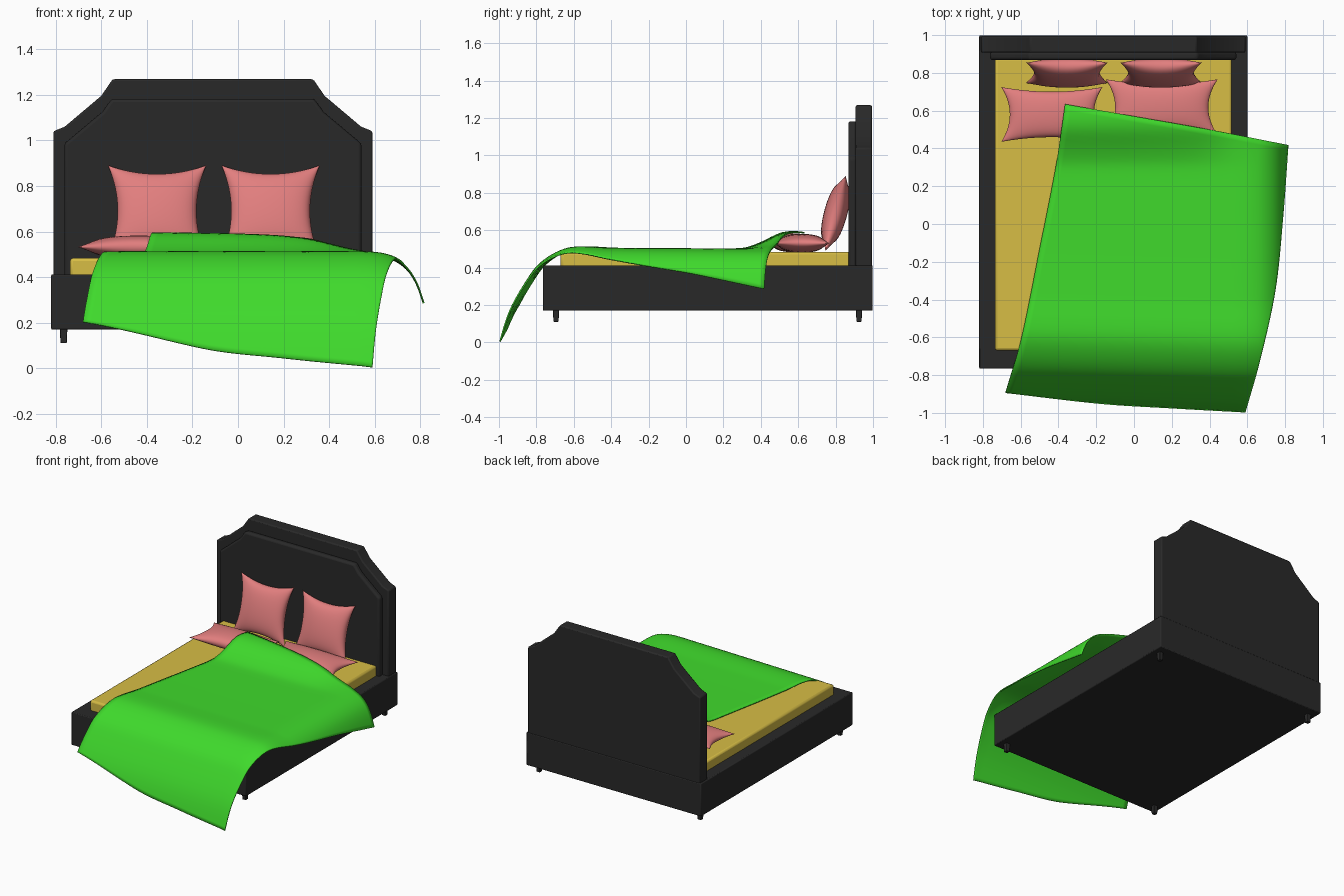
import bpy, bmesh, math
from mathutils import Matrix

if "Cube" in bpy.data.objects:
    bpy.data.objects.remove(bpy.data.objects["Cube"])

CX = -0.11  # centre line of the bed frame


def mat(name, col):
    m = bpy.data.materials.new(name)
    m.diffuse_color = (*col, 1)
    m.use_nodes = True
    m.node_tree.nodes["Principled BSDF"].inputs["Base Color"].default_value = m.diffuse_color
    return m


BLACK = mat("charcoal", (0.022, 0.022, 0.022))
YELLOW = mat("yellow", (0.68, 0.51, 0.06))
PINK = mat("pink", (0.76, 0.21, 0.21))
GREEN = mat("green", (0.05, 0.70, 0.025))


def finish(name, bm, material, bevel=0, segs=2, angle=40):
    bmesh.ops.recalc_face_normals(bm, faces=bm.faces)
    me = bpy.data.meshes.new(name)
    bm.to_mesh(me)
    bm.free()
    ob = bpy.data.objects.new(name, me)
    bpy.context.collection.objects.link(ob)
    me.materials.append(material)
    if bevel:
        b = ob.modifiers.new("bevel", 'BEVEL')
        b.width, b.segments, b.limit_method = bevel, segs, 'ANGLE'
    bpy.ops.object.select_all(action='DESELECT')
    ob.select_set(True)
    bpy.context.view_layer.objects.active = ob
    bpy.ops.object.shade_smooth_by_angle(angle=math.radians(angle))
    return ob


def box(name, lo, hi, material, bevel, taper=1.0):
    bm = bmesh.new()
    bmesh.ops.create_cube(bm, size=1)
    for v in bm.verts:
        t = taper if v.co.z < 0 else 1
        for i in range(3):
            k = t if i < 2 else 1
            v.co[i] = (lo[i] + hi[i]) / 2 + v.co[i] * k * (hi[i] - lo[i])
    return finish(name, bm, material, bevel)


def slab(name, half, y0, y1, bevel, segs):
    """Mirror a half outline (offset from centre, z) and extrude it along y."""
    pts = half + [(-x, z) for x, z in reversed(half)]
    bm = bmesh.new()
    f = bm.faces.new([bm.verts.new((CX + x, y0, z)) for x, z in pts])
    r = bmesh.ops.extrude_face_region(bm, geom=[f])
    for v in r["geom"]:
        if isinstance(v, bmesh.types.BMVert):
            v.co.y = y1
    return finish(name, bm, BLACK, bevel, segs, 30)


def pillow(name, loc, hw, hh, th, pinch, tilt=0):
    """Two bulging grids with pulled-in edges and pointed corners."""
    n = 24
    bm = bmesh.new()
    for sign in (1, -1):
        g = []
        for j in range(n + 1):
            t = -math.cos(math.pi * j / n)
            row = []
            for i in range(n + 1):
                s = -math.cos(math.pi * i / n)
                x = s * hw * (1 - pinch * (1 - t * t) * s * s)
                y = t * hh * (1 - pinch * (1 - s * s) * t * t)
                z = sign * th * max(0, (1 - s * s) * (1 - t * t)) ** 0.5
                row.append(bm.verts.new((x, y, z)))
            g.append(row)
        for j in range(n):
            for i in range(n):
                bm.faces.new((g[j][i], g[j][i + 1], g[j + 1][i + 1], g[j + 1][i]))
    bmesh.ops.remove_doubles(bm, verts=bm.verts, dist=1e-5)
    bm.transform(Matrix.Translation(loc) @ Matrix.Rotation(math.radians(tilt), 4, 'X'))
    return finish(name, bm, PINK, angle=80)


def curve(pts, x):
    """Smooth (cubic Hermite) lookup through a few points."""
    x = min(max(x, pts[0][0]), pts[-1][0])
    k = next(i for i in range(len(pts) - 1) if x <= pts[i + 1][0])

    def slope(i):
        a, b = pts[max(i - 1, 0)], pts[min(i + 1, len(pts) - 1)]
        return (b[1] - a[1]) / (b[0] - a[0])
    (x0, y0), (x1, y1) = pts[k], pts[k + 1]
    h = x1 - x0
    t = (x - x0) / h
    return ((2*t**3 - 3*t*t + 1) * y0 + (t**3 - 2*t*t + t) * h * slope(k)
            + (3*t*t - 2*t**3) * y1 + (t**3 - t*t) * h * slope(k + 1))


# Bed frame, mattress and feet
box("bed_base", (-0.82, -0.765, 0.17), (0.60, 0.998, 0.412), BLACK, 0.006)
box("mattress", (-0.737, -0.67, 0.39), (0.517, 0.88, 0.484), YELLOW, 0.014)
for sx in (-1, 1):
    for y in (-0.695, 0.925):
        x = CX + sx * 0.655
        box("foot", (x - 0.017, y - 0.017, 0.11), (x + 0.017, y + 0.017, 0.18), BLACK, 0.003, 0.8)

# Headboard with clipped corners and a raised front panel
slab("headboard", [(0.70, 0.40), (0.70, 1.04), (0.65, 1.06), (0.49, 1.195), (0.44, 1.268)],
     0.907, 0.995, 0.008, 2)
slab("headboard_panel", [(0.652, 0.40), (0.652, 0.985), (0.485, 1.125), (0.445, 1.182)],
     0.868, 0.912, 0.014, 3)

# Pillows: two standing, two lying
for x in (-0.355, 0.143):
    pillow("standing_pillow", (x, 0.80, 0.69), 0.216, 0.208, 0.062, 0.2, 75)
pillow("lying_pillow_left", (-0.435, 0.58, 0.532), 0.268, 0.145, 0.05, 0.17)
pillow("lying_pillow_right", (0.147, 0.618, 0.53), 0.297, 0.148, 0.05, 0.17)

# Blanket: plan outline from its four edges, height from the drape curves
LEFT = [(0, -0.68), (0.18, -0.60), (0.5, -0.50), (0.8, -0.41), (1, -0.365)]
RIGHT = [(0, 0.59), (0.2, 0.67), (0.46, 0.75), (0.73, 0.79), (1, 0.818)]
FRONT = [(0, -0.895), (0.4, -0.953), (0.7, -0.977), (1, -0.998)]
BACK = [(0, 0.635), (0.7, 0.487), (1, 0.418)]
LENGTH = [(-1.0, 0.0), (-0.965, 0.12), (-0.93, 0.205), (-0.87, 0.31), (-0.8, 0.41),
          (-0.7, 0.482), (-0.6, 0.512), (-0.4, 0.506), (0.3, 0.502)]
BUMP = [(0.25, 0), (0.32, 0.006), (0.4, 0.035), (0.5, 0.083), (0.57, 0.094), (0.64, 0.088)]
FADE = [(-0.4, 1), (0.0, 0.95), (0.3, 0.78), (0.5, 0.3), (0.65, 0)]
SIDE = [(0.55, 0), (0.62, 0.005), (0.69, 0.025), (0.75, 0.07), (0.79, 0.135), (0.818, 0.215)]

NU, NV = 48, 64
bm = bmesh.new()
grid = []
for j in range(NV + 1):
    v = (j / NV) ** 1.3
    row = []
    for i in range(NU + 1):
        u = 1 - (1 - i / NU) ** 1.3
        x = curve(LEFT, v) * (1 - u) + curve(RIGHT, v) * u
        y = curve(FRONT, u) * (1 - v) + curve(BACK, u) * v
        z = curve(LENGTH, y - 0.035 * (1 - u)) + curve(BUMP, y) * curve(FADE, x) - curve(SIDE, x)
        if y < -0.8:  # side drop dies out at the hanging front
            z = max(z, 0.0)
        row.append(bm.verts.new((x, y, z)))
    grid.append(row)
for j in range(NV):
    for i in range(NU):
        bm.faces.new((grid[j][i], grid[j][i + 1], grid[j + 1][i + 1], grid[j + 1][i]))
blanket = finish("blanket", bm, GREEN, angle=60)
sol = blanket.modifiers.new("thickness", 'SOLIDIFY')
sol.thickness, sol.offset = 0.008, 0 if blanket.data.polygons[0].normal.z == 0 else -1
if blanket.data.polygons[0].normal.z < 0:
    sol.offset = 1
